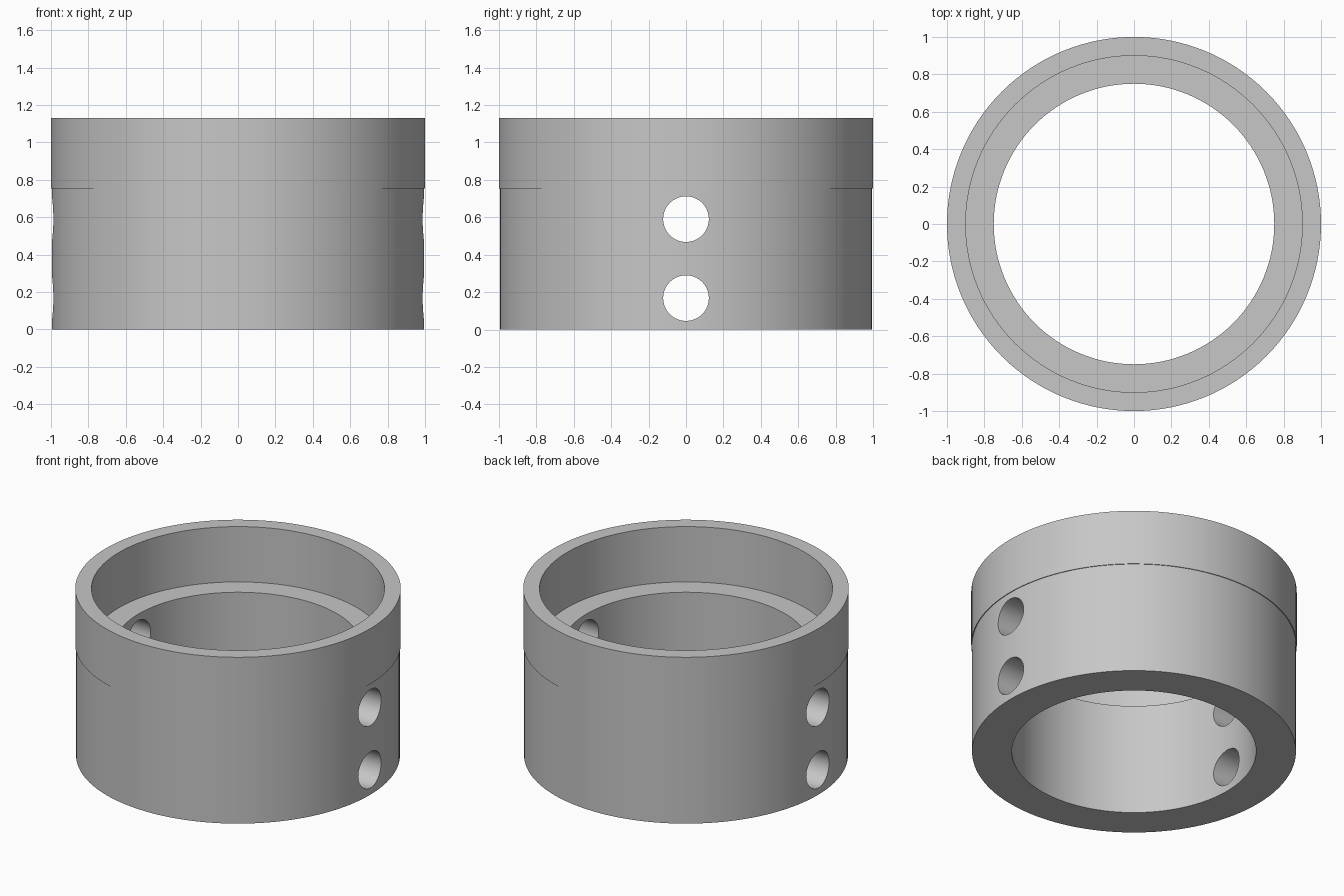
import bpy, bmesh, math
from mathutils import Matrix

cube = bpy.data.objects.get("Cube")
if cube:
    bpy.data.objects.remove(cube, do_unlink=True)

SEGMENTS = 128
HEIGHT, SHELF = 1.13, 0.755      # full height, height of the inner shelf and outer lip
HOLE_RADIUS = 0.122
HOLE_HEIGHTS = (0.168, 0.59)

grey = bpy.data.materials.new("plain grey")
grey.use_nodes = True
colour = (0.57, 0.57, 0.57, 1)
grey.diffuse_color = colour
grey.node_tree.nodes["Principled BSDF"].inputs["Base Color"].default_value = colour


def add_object(name, bm):
    bmesh.ops.recalc_face_normals(bm, faces=bm.faces)
    mesh = bpy.data.meshes.new(name)
    bm.to_mesh(mesh)
    bm.free()
    mesh.materials.append(grey)
    obj = bpy.data.objects.new(name, mesh)
    bpy.context.scene.collection.objects.link(obj)
    return obj


def lathe(name, profile):
    """Turn a closed (radius, z) profile around the z axis."""
    bm = bmesh.new()
    verts = [bm.verts.new((r, 0, z)) for r, z in profile]
    edges = [bm.edges.new((a, b)) for a, b in zip(verts, verts[1:] + verts[:1])]
    bmesh.ops.spin(bm, geom=verts + edges, cent=(0, 0, 0), axis=(0, 0, 1),
                   angle=math.tau, steps=SEGMENTS, use_merge=True)
    bmesh.ops.remove_doubles(bm, verts=bm.verts, dist=1e-4)
    return add_object(name, bm)


# Stepped ring: thick lower wall, thin and slightly wider upper collar
ring = lathe("stepped_ring", [
    (0.75, 0), (0.995, 0), (0.995, SHELF), (1, SHELF),
    (1, HEIGHT), (0.9, HEIGHT), (0.9, SHELF), (0.75, SHELF)])

# Two cross holes drilled through both side walls
bm = bmesh.new()
for z in HOLE_HEIGHTS:
    place = Matrix.Translation((0, 0, z)) @ Matrix.Rotation(math.pi / 2, 4, 'Y')
    bmesh.ops.create_cone(bm, cap_ends=True, segments=64, radius1=HOLE_RADIUS,
                          radius2=HOLE_RADIUS, depth=3, matrix=place)
drill = add_object("hole_cutter", bm)
drill.hide_render = True

cut = ring.modifiers.new("cross holes", 'BOOLEAN')
cut.operation = 'DIFFERENCE'
cut.solver = 'EXACT'
cut.object = drill

bpy.ops.object.select_all(action='DESELECT')
bpy.context.view_layer.objects.active = ring
ring.select_set(True)
bpy.ops.object.modifier_apply(modifier=cut.name)
bpy.data.objects.remove(drill, do_unlink=True)

# Smooth walls with crisp rims
bpy.ops.object.shade_smooth_by_angle(angle=math.radians(30))
